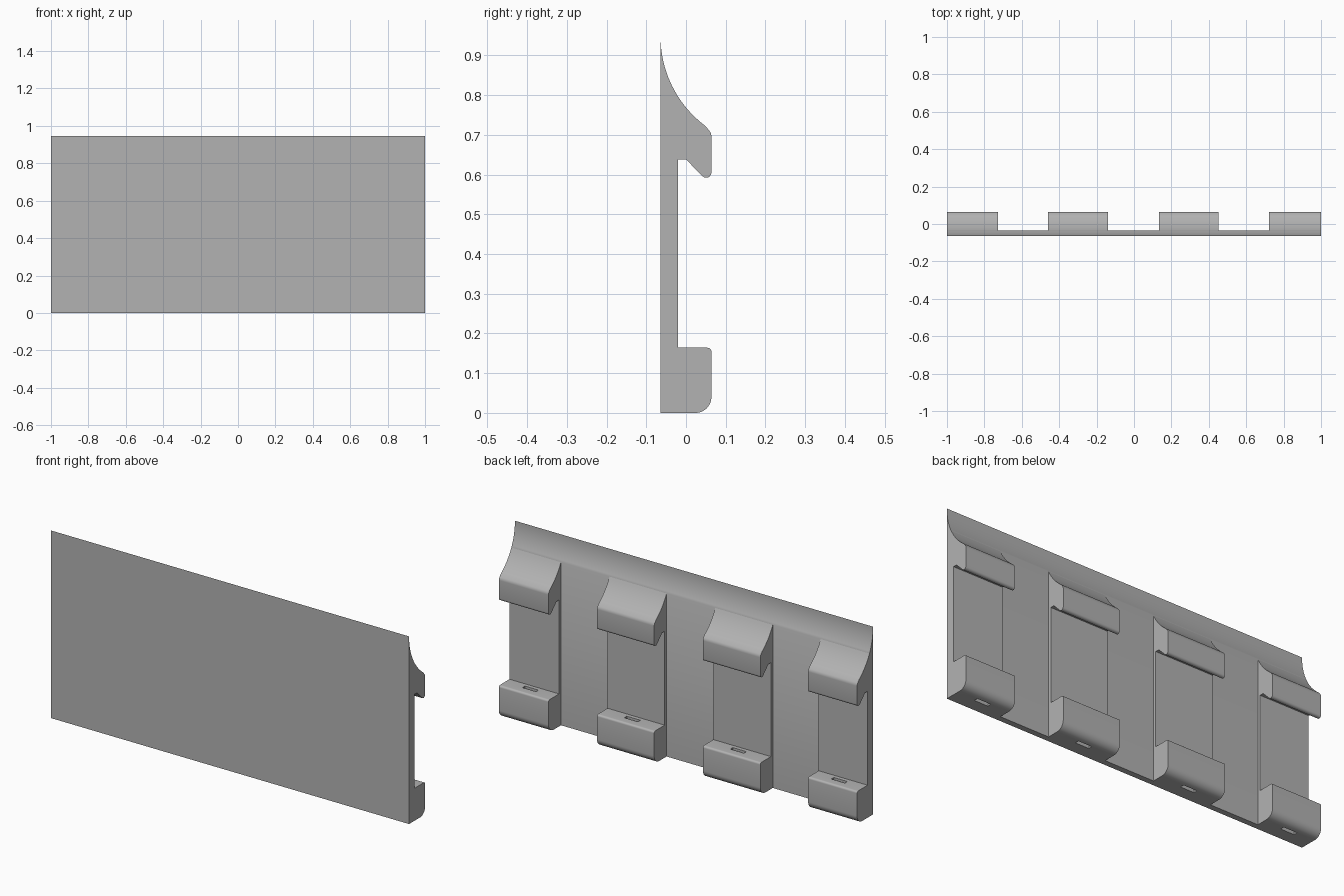
import bpy, bmesh
from math import sin, cos, radians, sqrt

old = bpy.data.objects.get("Cube")
if old:
    bpy.data.objects.remove(old, do_unlink=True)

grey = bpy.data.materials.new("plain grey")
grey.use_nodes = True
colour = (0.45, 0.45, 0.45, 1)
grey.diffuse_color = colour
grey.node_tree.nodes["Principled BSDF"].inputs["Base Color"].default_value = colour

FRONT, BACK, PAD, LIP, TOP = -0.064, -0.035, -0.02, 0.064, 0.947
SCOOP = 0.28


def arc(y, z, r, start, end, steps=6):
    """Points on a circle in the y-z plane, angles in degrees."""
    angles = [radians(start + (end - start) * i / steps) for i in range(steps + 1)]
    return [(y + r * cos(a), z + r * sin(a)) for a in angles]


def scoop(y0, y1, steps):
    """Concave curve that thins the top edge of the panel."""
    pts = []
    for i in range(steps + 1):
        # closer spacing near the steep tip
        y = y0 + (y1 - y0) * (i / steps) ** 2 if y0 == FRONT else y0 + (y1 - y0) * i / steps
        pts.append((y, TOP - sqrt(SCOOP ** 2 - (SCOOP + FRONT - y) ** 2)))
    return pts


def extrude(name, profile, x0, x1):
    bm = bmesh.new()
    face = bm.faces.new([bm.verts.new((x0, y, z)) for y, z in profile])
    out = bmesh.ops.extrude_face_region(bm, geom=[face])
    moved = [v for v in out["geom"] if isinstance(v, bmesh.types.BMVert)]
    bmesh.ops.translate(bm, verts=moved, vec=(x1 - x0, 0, 0))
    bmesh.ops.recalc_face_normals(bm, faces=bm.faces)
    mesh = bpy.data.meshes.new(name)
    bm.to_mesh(mesh)
    bm.free()
    mesh.materials.append(grey)
    obj = bpy.data.objects.new(name, mesh)
    bpy.context.collection.objects.link(obj)
    return obj


def activate(obj):
    bpy.ops.object.select_all(action="DESELECT")
    obj.select_set(True)
    bpy.context.view_layer.objects.active = obj


# Thin facing panel with a scooped top edge
panel_profile = [(FRONT, 0)] + scoop(FRONT, BACK, 12) + [(BACK, 0)]
parts = [extrude("panel", panel_profile, -1, 1)]

# Clip bracket: upper hook, backing pad and lower foot in one profile
clip_profile = (
    [(BACK, 0)]
    + scoop(BACK, 0.049, 14)
    + arc(LIP - 0.025, 0.695, 0.025, 45, 0)
    + arc(LIP - 0.013, 0.605, 0.013, 0, -135)
    + [(0.0, 0.638), (PAD, 0.638), (PAD, 0.164)]
    + arc(LIP - 0.01, 0.154, 0.01, 90, 0)
    + arc(LIP - 0.04, 0.04, 0.04, 0, -90, 10)
)
for i, (x0, x1) in enumerate([(-1, -0.727), (-0.46, -0.139), (0.133, 0.452), (0.723, 1)]):
    clip = extrude(f"clip_{i + 1}", clip_profile, x0, x1)
    # Narrow slot running down through the foot
    mid = (x0 + x1) / 2
    slot = [(0.0, -0.1), (0.02, -0.1), (0.02, 0.3), (0.0, 0.3)]
    cutter = extrude("slot_cutter", slot, mid - 0.038, mid + 0.038)
    cutter.hide_render = True
    cut = clip.modifiers.new("slot", "BOOLEAN")
    cut.operation, cut.solver, cut.object = "DIFFERENCE", "EXACT", cutter
    activate(clip)
    bpy.ops.object.modifier_apply(modifier=cut.name)
    bpy.data.objects.remove(cutter, do_unlink=True)
    parts.append(clip)

for obj in parts:
    activate(obj)
    bpy.ops.object.shade_smooth_by_angle(angle=radians(30))
